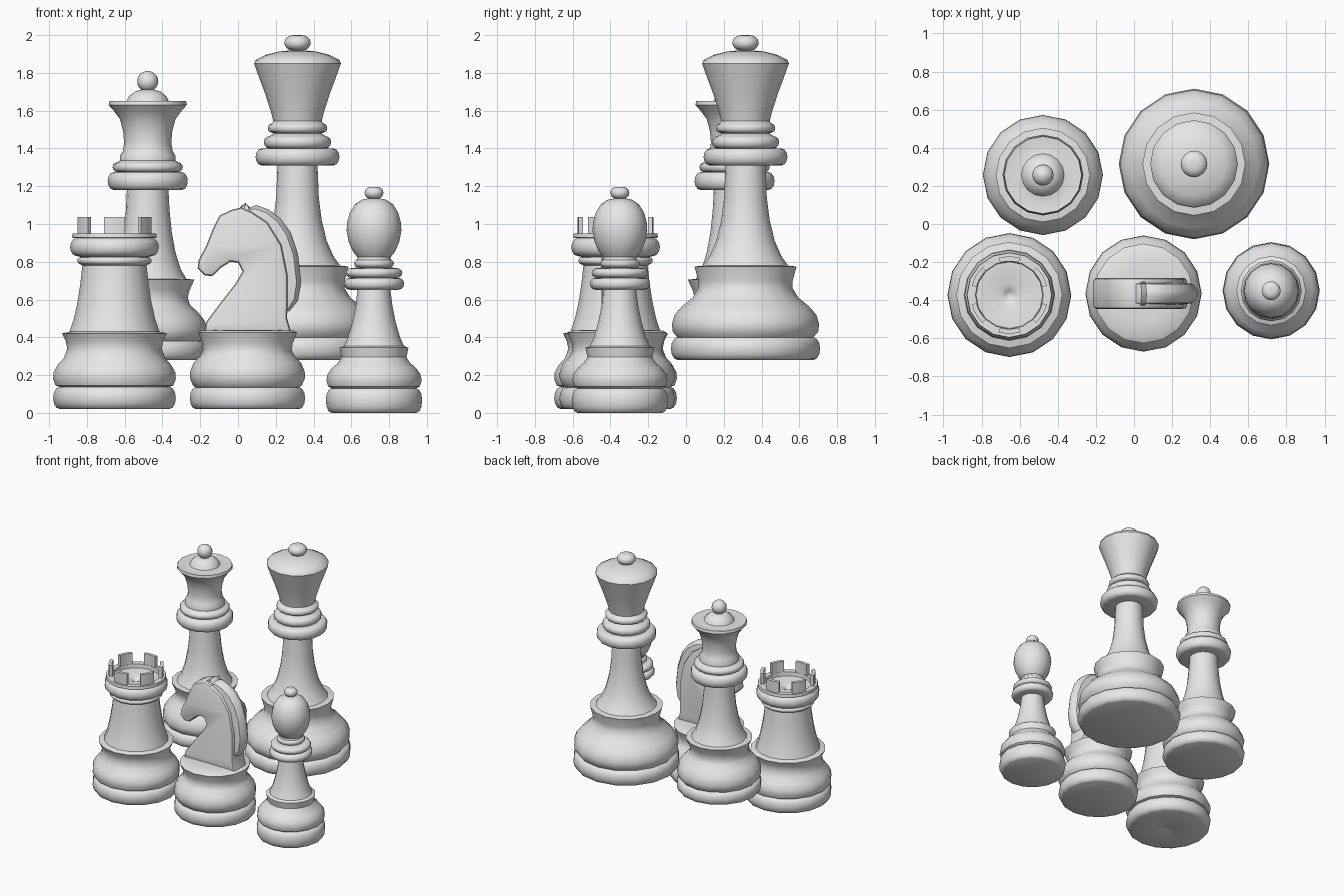
import bpy, bmesh, math

grey = bpy.data.materials.new("plain grey")
grey.diffuse_color = (0.8, 0.8, 0.8, 1)
SIDES = 16


def finish(name, bm, loc, angle=40):
    bmesh.ops.recalc_face_normals(bm, faces=bm.faces)
    mesh = bpy.data.meshes.new(name)
    bm.to_mesh(mesh)
    bm.free()
    mesh.materials.append(grey)
    ob = bpy.data.objects.new(name, mesh)
    bpy.context.collection.objects.link(ob)
    ob.location = loc
    bpy.ops.object.select_all(action='DESELECT')
    ob.select_set(True)
    bpy.context.view_layer.objects.active = ob
    bpy.ops.object.shade_smooth_by_angle(angle=math.radians(angle))
    return ob


def ring(r_in, r_out, z0, z1, n=6):
    """Rounded bead: half an ellipse swelling from r_in to r_out."""
    pts = []
    for i in range(n + 1):
        a = -math.pi / 2 + math.pi * i / n
        pts.append((r_in + (r_out - r_in) * math.cos(a),
                    (z0 + z1) / 2 + (z1 - z0) / 2 * math.sin(a)))
    return pts


def turned(name, profile, x, y):
    """Revolve a bottom-to-top (radius, height) profile."""
    bm = bmesh.new()
    loops = []
    for r, z in profile:
        if r < 1e-4:
            loops.append([bm.verts.new((0, 0, z))])
        else:
            loops.append([bm.verts.new((r * math.cos(2 * math.pi * k / SIDES),
                                        r * math.sin(2 * math.pi * k / SIDES), z))
                          for k in range(SIDES)])
    for a, b in zip(loops, loops[1:]):
        for k in range(SIDES):
            j = (k + 1) % SIDES
            if len(a) == 1:
                bm.faces.new((a[0], b[k], b[j]))
            elif len(b) == 1:
                bm.faces.new((a[k], a[j], b[0]))
            else:
                bm.faces.new((a[k], a[j], b[j], b[k]))
    return finish(name, bm, (x, y, 0))


# King: broad foot, tall stem, flared crown, flattened knob
turned("king", [(0, .28)] + ring(.36, .395, .28, .40)
       + [(.385, .43), (.39, .47), (.375, .52), (.335, .565), (.28, .61), (.25, .66),
          (.25, .70), (.27, .775), (.225, .78), (.19, .83), (.155, .91), (.128, 1.02),
          (.113, 1.14), (.106, 1.31)]
       + ring(.19, .222, 1.31, 1.40) + ring(.15, .178, 1.40, 1.465)
       + [(.125, 1.48)] + ring(.14, .157, 1.485, 1.53)
       + [(.128, 1.545), (.142, 1.60), (.175, 1.70), (.205, 1.78), (.23, 1.85),
          (.222, 1.868), (.17, 1.895), (.10, 1.913), (.05, 1.918)]
       + ring(.02, .07, 1.918, 2.0, 8) + [(0, 2.0)], .315, .315)

# Queen: beaded collar, waisted neck, wide brim, dome and ball
turned("queen", [(0, .28)] + ring(.285, .315, .28, .38)
       + [(.305, .40), (.314, .44), (.30, .49), (.265, .535), (.225, .57), (.212, .61),
          (.222, .65), (.247, .705), (.205, .71), (.175, .76), (.147, .85), (.127, .96),
          (.115, 1.08), (.11, 1.18)]
       + ring(.18, .212, 1.18, 1.275) + ring(.16, .186, 1.275, 1.327)
       + [(.148, 1.335), (.148, 1.36), (.132, 1.385), (.125, 1.43), (.13, 1.49),
          (.147, 1.555), (.18, 1.60), (.207, 1.63), (.203, 1.65), (.15, 1.643),
          (.112, 1.65), (.10, 1.675), (.07, 1.70), (.03, 1.712)]
       + ring(0, .056, 1.70, 1.81, 10), -.478, .257)

# Bishop: slim stem, double collar, egg-shaped head and knob
turned("bishop", [(0, 0)] + ring(.225, .255, 0, .13)
       + [(.242, .14), (.252, .17), (.246, .205), (.22, .24), (.19, .265), (.172, .295),
          (.182, .345), (.158, .355), (.138, .40), (.115, .48), (.097, .57), (.087, .65)]
       + ring(.13, .16, .652, .715) + ring(.12, .15, .715, .767)
       + [(.085, .77)] + ring(.09, .105, .772, .81)
       + [(.088, .825), (.112, .855), (.134, .905), (.145, .965), (.142, 1.01),
          (.128, 1.06), (.10, 1.105), (.065, 1.128), (.03, 1.135)]
       + ring(.015, .05, 1.133, 1.197, 8) + [(0, 1.197)], .72, -.35)

# Rook: heavy tower with a rounded parapet and dished floor
RX, RY = -.654, -.373
turned("rook", [(0, .04), (.04, .02)] + ring(.29, .325, .02, .138)
       + [(.312, .145), (.325, .18), (.322, .215), (.30, .255), (.268, .29), (.25, .34),
          (.258, .38), (.278, .42), (.238, .43), (.215, .50), (.195, .59), (.18, .69),
          (.17, .78)]
       + ring(.175, .197, .785, .825) + ring(.20, .235, .83, .925)
       + [(.225, .928), (.222, .95), (.178, .95), (.175, .92), (.06, .915), (.02, .90),
          (0, .88)], RX, RY)

# Six curved merlons around the parapet
bm = bmesh.new()
for m in range(6):
    mid = math.radians(-90 + 60 * m)
    sections = []
    for t in (-16, -5, 5, 16):
        a = mid + math.radians(t)
        sections.append([bm.verts.new((r * math.cos(a), r * math.sin(a), z))
                         for r, z in ((.178, .94), (.203, .94), (.203, 1.038), (.178, 1.038))])
    for s, e in zip(sections, sections[1:]):
        for k in range(4):
            bm.faces.new((s[k], s[k - 1], e[k - 1], e[k]))
    bm.faces.new(sections[0])
    bm.faces.new(sections[-1])
finish("rook_merlons", bm, (RX, RY, 0))

# Knight base
KX, KY = .05, -.365
turned("knight_base", [(0, .02)] + ring(.275, .305, .02, .135)
       + [(.288, .145), (.305, .185), (.303, .22), (.285, .265), (.25, .30), (.235, .33),
          (.24, .37), (.262, .425), (.245, .435), (.15, .44), (0, .44)], KX, KY)

# Knight head: side outline given thickness, with softened rims
outline = [(-.177, .43), (-.17, .48), (-.087, .59), (-.013, .685), (.024, .75), (0, .795),
           (-.04, .80), (-.087, .77), (-.135, .725), (-.177, .727), (-.214, .765),
           (-.208, .81), (-.166, .89), (-.135, .97), (-.098, 1.045), (-.034, 1.075),
           (.018, 1.088), (.07, 1.065), (.155, 1.01), (.23, .89), (.262, .73),
           (.262, .575), (.26, .50), (.28, .43)]
bm = bmesh.new()
front = bm.faces.new([bm.verts.new((x, -.082, z)) for x, z in outline])
back = bm.faces.new([bm.verts.new((x, .082, z)) for x, z in reversed(outline)])
fv, bv = list(front.verts), list(back.verts)[::-1]
for i in range(len(fv)):
    bm.faces.new((fv[i - 1], fv[i], bv[i], bv[i - 1]))
bmesh.ops.recalc_face_normals(bm, faces=bm.faces)
rims = list(front.edges) + list(back.edges)
bmesh.ops.bevel(bm, geom=rims, offset=.02, segments=2, profile=.5, affect='EDGES')
finish("knight_head", bm, (0, KY, 0))

# Mane: tapering crest along the back of the neck (inner x, z, outer x, z)
crest = [(-.01, 1.06, .02, 1.10), (.02, 1.05, .04, 1.112), (.05, 1.04, .065, 1.088),
         (.08, 1.02, .095, 1.10), (.12, 1.0, .16, 1.078), (.16, .96, .225, 1.03),
         (.19, .90, .28, .955), (.22, .82, .318, .84), (.235, .70, .335, .69),
         (.235, .62, .318, .595), (.23, .57, .27, .535)]
bm = bmesh.new()
sections = []
for ix, iz, ox, oz in crest:
    mx, mz = ix + .75 * (ox - ix), iz + .75 * (oz - iz)
    sections.append([bm.verts.new(p) for p in (
        (ix, -.06, iz), (mx, -.05, mz), (ox, -.014, oz),
        (ox, .014, oz), (mx, .05, mz), (ix, .06, iz))])
for s, e in zip(sections, sections[1:]):
    for k in range(6):
        bm.faces.new((s[k], s[k - 1], e[k - 1], e[k]))
bm.faces.new(sections[0])
bm.faces.new(sections[-1])
finish("knight_mane", bm, (0, KY, 0))

# Two small pointed ears
for side, label in ((-1, "front"), (1, "back")):
    bm = bmesh.new()
    bmesh.ops.create_cone(bm, segments=8, radius1=.024, radius2=.003, depth=.06, cap_ends=True)
    bmesh.ops.scale(bm, vec=(1.2, .7, 1), verts=bm.verts)
    finish("knight_ear_" + label, bm, (.045, KY + side * .055, 1.075))
